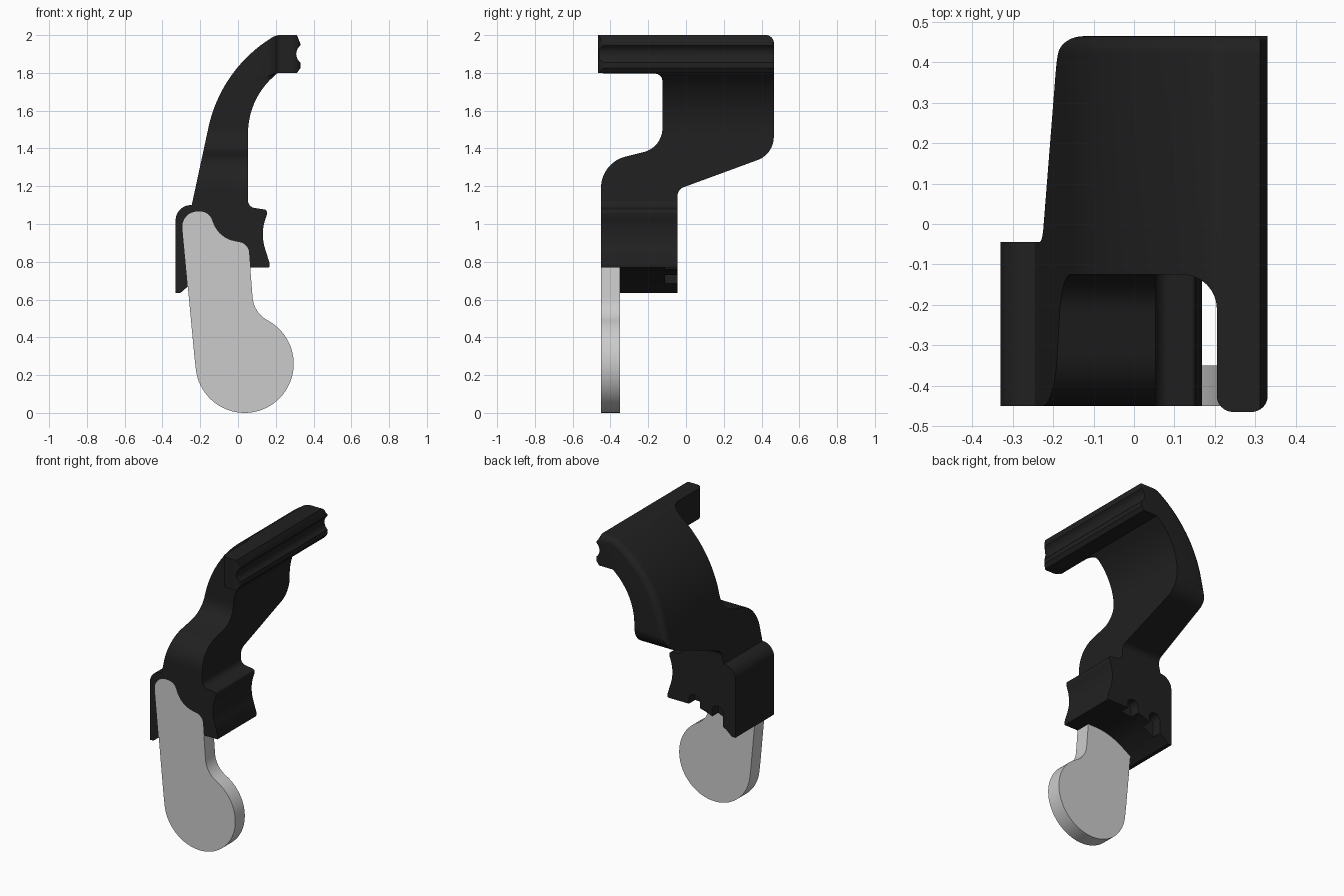
import bpy, bmesh, math
from mathutils import Vector

if "Cube" in bpy.data.objects:
    bpy.data.objects.remove(bpy.data.objects["Cube"])


def rounded(pts, n=10):
    """Open chain of (u, v[, radius]) corners turned into points with true arcs."""
    out = []
    for i, p in enumerate(pts):
        c = Vector(p[:2])
        r = p[2] if len(p) > 2 else 0
        if r == 0:
            out.append(c)
            continue
        u = (Vector(pts[i - 1][:2]) - c).normalized()
        v = (Vector(pts[i + 1][:2]) - c).normalized()
        half = u.angle(v) / 2
        mid = c + (u + v).normalized() * (r / math.sin(half))
        a = c + u * (r / math.tan(half)) - mid
        b = c + v * (r / math.tan(half)) - mid
        out += [mid + a.lerp(b, k / n).normalized() * r for k in range(n + 1)]
    return out


def loft(name, rings):
    """Closed solid through rings of equal point count."""
    bm = bmesh.new()
    rows = [[bm.verts.new(p) for p in ring] for ring in rings]
    n = len(rows[0])
    for a, b in zip(rows, rows[1:]):
        for i in range(n):
            j = (i + 1) % n
            bm.faces.new((a[i], a[j], b[j], b[i]))
    bm.faces.new(rows[0])
    bm.faces.new(rows[-1])
    bmesh.ops.recalc_face_normals(bm, faces=bm.faces)
    me = bpy.data.meshes.new(name)
    bm.to_mesh(me)
    bm.free()
    ob = bpy.data.objects.new(name, me)
    bpy.context.collection.objects.link(ob)
    return ob


def prism(name, pts, axis, lo, hi):
    place = {'X': lambda p, d: (d, p[0], p[1]),
             'Y': lambda p, d: (p[0], d, p[1]),
             'Z': lambda p, d: (p[0], p[1], d)}[axis]
    return loft(name, [[place(p, d) for p in pts] for d in (lo, hi)])


def activate(ob):
    bpy.ops.object.select_all(action='DESELECT')
    ob.select_set(True)
    bpy.context.view_layer.objects.active = ob


def boolean(ob, cutter, op):
    activate(ob)
    m = ob.modifiers.new("cut", 'BOOLEAN')
    m.operation, m.solver, m.object = op, 'EXACT', cutter
    bpy.ops.object.modifier_apply(modifier=m.name)
    bpy.data.objects.remove(cutter)


# body side profile (x, z): outer back curve, then grip groove and inner edge
outer = rounded([(-0.33, 0.635), (-0.33, 1.1, 0.08), (-0.245, 1.1, 0.004),
                 (-0.0906, 1.816, 0.74), (0.2, 2.0, 0.08), (0.312, 2.0)], 16)
inner = rounded([(0.33, 1.955), (0.33, 1.945), (0.288, 1.9, 0.055), (0.33, 1.855),
                 (0.33, 1.825), (0.312, 1.8), (0.21, 1.8), (0.053, 1.66, 0.4),
                 (0.053, 1.09, 0.04), (0.153, 1.075, 0.015), (0.153, 1.05),
                 (0.118, 0.95, 0.25), (0.168, 0.79), (0.165, 0.77), (0.065, 0.77),
                 (-0.1, 0.77, 0.4), (-0.265, 0.67), (-0.305, 0.635)])


def body_ring(y, inset):
    ring = []
    for i, p in enumerate(outer):
        d = (outer[min(i + 1, len(outer) - 1)] - outer[max(i - 1, 0)]).normalized()
        ring.append((p.x + d.y * inset, y, p.y - d.x * inset))
    return ring + [(p.x, y, p.y) for p in inner]


# body, with the outer edge rounded over at the far (+y) side
R = 0.042
steps = [k / 8 * math.pi / 2 for k in range(9)]
body = loft("handle_body", [body_ring(-0.465, 0)] +
            [body_ring(0.465 - R + R * math.sin(t), R * (1 - math.cos(t))) for t in steps])

# S-shaped outline seen from the right (y, z)
outline = rounded([(-0.45, 0.6), (-0.45, 1.325, 0.17), (-0.125, 1.405, 0.13),
                   (-0.125, 1.796, 0.04), (-0.49, 1.796), (-0.49, 2.05), (0.4648, 2.05),
                   (0.4648, 1.37, 0.13), (-0.045, 1.183, 0.05), (-0.045, 0.6)])
boolean(body, prism("outline_cutter", outline, 'X', -0.6, 0.6), 'INTERSECT')

# clear the space behind the top bar and round its free end (x, y)
plan = rounded([(-0.5, -0.1252), (0.205, -0.1252, 0.085), (0.205, -0.4651, 0.04),
                (0.27, -0.4651), (0.331, -0.4651, 0.04), (0.331, -0.4),
                (0.5, -0.4), (0.5, -0.6), (-0.5, -0.6)])
boolean(body, prism("bar_cutter", plan, 'Z', 1.62, 2.1), 'DIFFERENCE')

# arched notches in the far face of the lower block
for x, top in ((-0.2, 0.81), (-0.03, 0.84)):
    arch = rounded([(x - 0.04, 0.55), (x - 0.04, top, 0.038),
                    (x + 0.04, top, 0.038), (x + 0.04, 0.55)])
    boolean(body, prism("notch_cutter", arch, 'Y', -0.11, 0.02), 'DIFFERENCE')

# flat lever plate with round weight at the bottom, seated in a pocket
lever = rounded([(-0.231, 0.3), (-0.303, 1.066, 0.08), (-0.155, 1.066, 0.065),
                 (-0.1, 0.925, 0.15), (0.055, 0.895, 0.06), (0.083, 0.536, 0.15),
                 (0.165, 0.485)])
lever += [Vector((0.035 + 0.26 * math.cos(a), 0.26 + 0.26 * math.sin(a)))
          for a in (math.radians(57 - 231 * k / 48) for k in range(49))]
boolean(body, prism("pocket_cutter", lever, 'Y', -0.5, -0.35), 'DIFFERENCE')
plate = prism("lever_plate", lever, 'Y', -0.45, -0.35)

black = bpy.data.materials.new("black_plastic")
black.diffuse_color = (0.015, 0.015, 0.015, 1)
black.use_nodes = True
black.node_tree.nodes["Principled BSDF"].inputs["Base Color"].default_value = black.diffuse_color
body.data.materials.clear()
body.data.materials.append(black)
for ob in (body, plate):
    activate(ob)
    bpy.ops.object.shade_smooth_by_angle(angle=math.radians(30))
